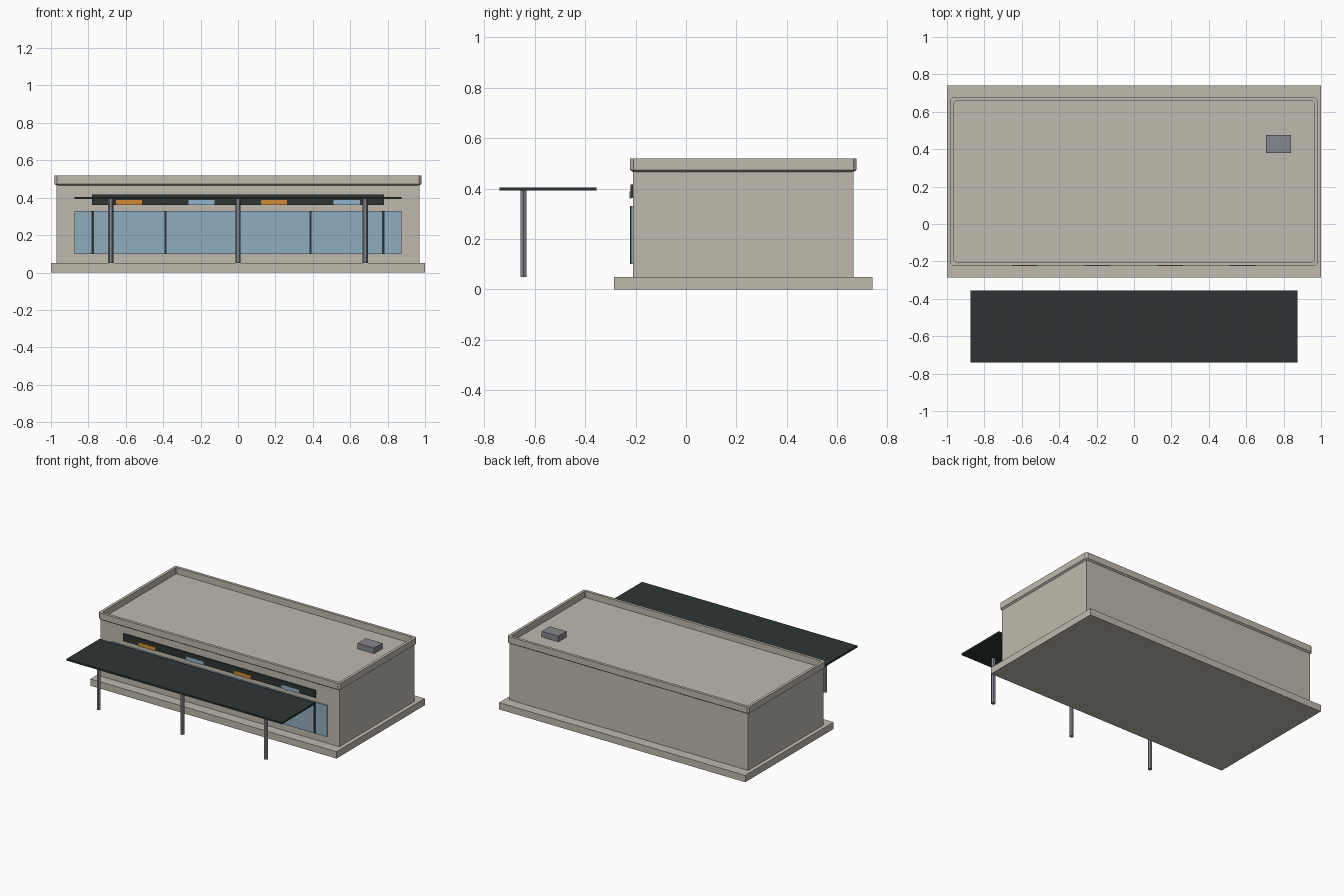
import bpy, bmesh, math

cube = bpy.data.objects.get("Cube")
if cube:
    bpy.data.objects.remove(cube, do_unlink=True)


def material(name, r, g, b):
    """Flat material from 0-255 display values, stored as linear."""
    def lin(v):
        v /= 255
        return v / 12.92 if v <= 0.04045 else ((v + 0.055) / 1.055) ** 2.4
    colour = (lin(r), lin(g), lin(b), 1)
    m = bpy.data.materials.new(name)
    m.use_nodes = True
    m.diffuse_color = colour
    m.node_tree.nodes["Principled BSDF"].inputs["Base Color"].default_value = colour
    return m


beige = material("beige_wall", 191, 186, 174)
dark = material("dark_trim", 45, 53, 52)
glass = material("blue_glass", 143, 174, 190)
metal = material("grey_metal", 132, 135, 143)
orange = material("orange_panel", 208, 138, 52)
pale_blue = material("pale_blue_panel", 146, 180, 204)


def finish(bm, name, mat):
    bmesh.ops.recalc_face_normals(bm, faces=bm.faces)
    mesh = bpy.data.meshes.new(name)
    bm.to_mesh(mesh)
    bm.free()
    mesh.materials.append(mat)
    obj = bpy.data.objects.new(name, mesh)
    bpy.context.collection.objects.link(obj)
    return obj


def box(name, x, y, z, mat):
    """Box from (min, max) ranges on each axis."""
    bm = bmesh.new()
    bmesh.ops.create_cube(bm, size=1)
    for v in bm.verts:
        v.co = [r[0] if c < 0 else r[1] for c, r in zip(v.co, (x, y, z))]
    return finish(bm, name, mat)


def clipped_rect(hx, y0, y1, cut):
    """Rectangle outline with clipped corners."""
    return [(-hx + cut, y0), (hx - cut, y0), (hx, y0 + cut), (hx, y1 - cut),
            (hx - cut, y1), (-hx + cut, y1), (-hx, y1 - cut), (-hx, y0 + cut)]


# Ground slab and main block
box("base_slab", (-1, 1), (-0.285, 0.74), (0, 0.05), beige)
box("building_body", (-0.97, 0.97), (-0.21, 0.665), (0.05, 0.473), beige)

# Roof parapet: a closed ring swept between an outer and an inner outline
bm = bmesh.new()
outer = clipped_rect(0.982, -0.222, 0.677, 0.013)
inner = clipped_rect(0.962, -0.202, 0.657, 0.008)
loops = [[bm.verts.new((x, y, z)) for x, y in outline]
         for outline, z in ((outer, 0.474), (outer, 0.52), (inner, 0.52), (inner, 0.46))]
for k, loop in enumerate(loops):
    above = loops[(k + 1) % len(loops)]
    for i in range(len(loop)):
        j = (i + 1) % len(loop)
        bm.faces.new((loop[i], loop[j], above[j], above[i]))
finish(bm, "roof_parapet", beige)

# Rooftop unit
box("roof_unit", (0.705, 0.84), (0.38, 0.475), (0.47, 0.515), metal)

# Shop window band with mullions
box("window_band", (-0.875, 0.875), (-0.219, -0.205), (0.1, 0.33), glass)
for i in range(-2, 3):
    x = i * 0.388
    box("window_mullion", (x - 0.006, x + 0.006), (-0.223, -0.21), (0.1, 0.33), dark)

# Fascia band with coloured panels
box("fascia_band", (-0.78, 0.78), (-0.22, -0.205), (0.362, 0.416), dark)
for i in range(4):
    x = -0.583 + i * 0.388
    box("fascia_panel", (x - 0.07, x + 0.07), (-0.224, -0.219), (0.36, 0.389),
        pale_blue if i % 2 else orange)

# Free-standing canopy on six-sided posts
box("canopy_roof", (-0.875, 0.875), (-0.74, -0.355), (0.392, 0.405), dark)
for x in (-0.68, 0, 0.68):
    bm = bmesh.new()
    bmesh.ops.create_cone(bm, cap_ends=True, segments=6, radius1=0.0145,
                          radius2=0.0145, depth=0.343)
    # Turn the corners to face sideways
    if max(v.co.y for v in bm.verts) > 0.014:
        for v in bm.verts:
            v.co.x, v.co.y = v.co.y, -v.co.x
    post = finish(bm, "canopy_post", metal)
    post.location = (x, -0.645, 0.2215)
